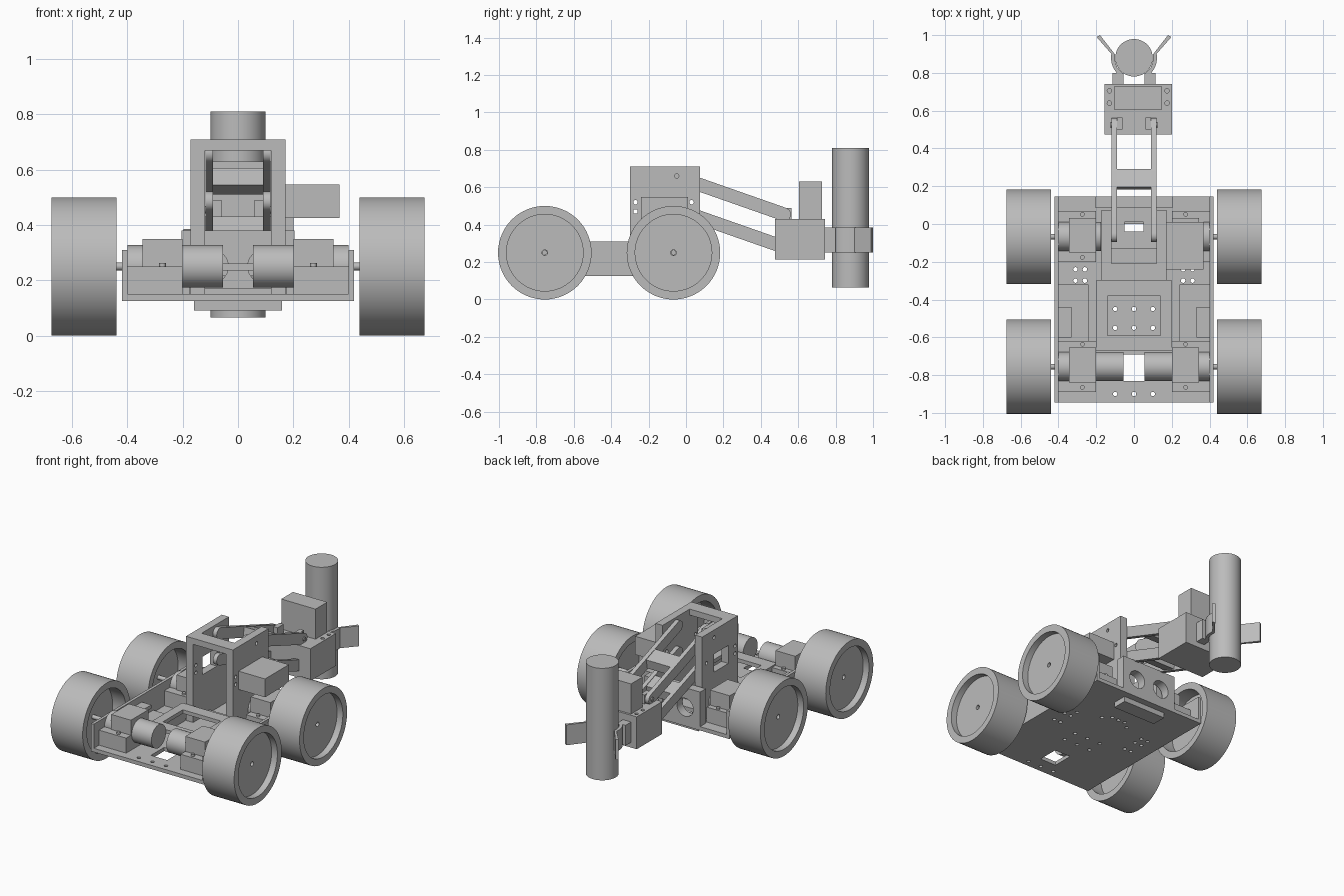
import bpy, bmesh, math
from mathutils import Vector

if "Cube" in bpy.data.objects:
    bpy.data.objects.remove(bpy.data.objects["Cube"])

grey = bpy.data.materials.new("plain_grey")
grey.use_nodes = True
grey.diffuse_color = (0.5, 0.5, 0.5, 1)
grey.node_tree.nodes["Principled BSDF"].inputs["Base Color"].default_value = (0.5, 0.5, 0.5, 1)


def make(name, bm, smooth=False):
    bmesh.ops.recalc_face_normals(bm, faces=bm.faces[:])
    mesh = bpy.data.meshes.new(name)
    bm.to_mesh(mesh)
    bm.free()
    ob = bpy.data.objects.new(name, mesh)
    bpy.context.collection.objects.link(ob)
    mesh.materials.append(grey)
    if smooth:
        select(ob)
        bpy.ops.object.shade_smooth_by_angle(angle=math.radians(35))
    return ob


def select(ob):
    bpy.ops.object.select_all(action="DESELECT")
    ob.select_set(True)
    bpy.context.view_layer.objects.active = ob


def box(name, xs, ys, zs):
    bm = bmesh.new()
    bmesh.ops.create_cube(bm, size=1)
    for v in bm.verts:
        v.co = [a + (c + 0.5) * (b - a) for c, (a, b) in zip(v.co, (xs, ys, zs))]
    return make(name, bm)


def lathe(name, profile, center, axis="X", seg=64):
    """Spin a closed (radius, offset) profile around an axis."""
    bm = bmesh.new()
    rings = []
    for i in range(seg):
        t = math.tau * i / seg
        ring = []
        for r, h in profile:
            c, s = r * math.cos(t), r * math.sin(t)
            p = {"X": (h, c, s), "Y": (c, h, s), "Z": (c, s, h)}[axis]
            ring.append(bm.verts.new(Vector(center) + Vector(p)))
        rings.append(ring)
    n = len(profile)
    for i in range(seg):
        a, b = rings[i], rings[(i + 1) % seg]
        for j in range(n):
            k = (j + 1) % n
            bm.faces.new((a[j], a[k], b[k], b[j]))
    bmesh.ops.remove_doubles(bm, verts=bm.verts[:], dist=1e-5)
    return make(name, bm, True)


def rod(name, center, radius, length, axis="X", seg=48):
    h = length / 2
    return lathe(name, [(0, -h), (radius, -h), (radius, h), (0, h)], center, axis, seg)


def prism(name, outline, axis, lo, hi):
    """Extrude an outline: (y, z) along X, or (x, y) along Z."""
    bm = bmesh.new()
    ends = [[bm.verts.new((d, a, b) if axis == "X" else (a, b, d)) for a, b in outline]
            for d in (lo, hi)]
    bm.faces.new(ends[0])
    bm.faces.new(ends[1][::-1])
    n = len(outline)
    for i in range(n):
        j = (i + 1) % n
        bm.faces.new((ends[0][i], ends[0][j], ends[1][j], ends[1][i]))
    return make(name, bm, True)


def cut(ob, cutters):
    for c in cutters:
        c.hide_render = True
        mod = ob.modifiers.new("cut", "BOOLEAN")
        mod.operation, mod.solver, mod.object = "DIFFERENCE", "EXACT", c
        select(ob)
        bpy.ops.object.modifier_apply(modifier=mod.name)
        bpy.data.objects.remove(c)


def span(s, a, b):
    return tuple(sorted((s * a, s * b)))


# Chassis plate with motor opening, cable slot and screw holes
base = box("base_plate", (-0.42, 0.42), (-0.945, 0.145), (0.125, 0.15))
holes = [(x, y) for y in (-0.9, -0.55, -0.45) for x in (-0.1, 0, 0.1)]
holes += [(x, -0.15) for x in (-0.05, 0, 0.05)] + [(s * 0.1, -0.19) for s in (-1, 1)]
holes += [(s * x, y) for s in (-1, 1) for x in (0.26, 0.31) for y in (-0.24, -0.3, -0.4)]
cut(base, [box("cutter", (-0.06, 0.06), (-0.83, -0.69), (0, 0.3)),
           box("cutter", (-0.05, 0.05), (-0.04, 0.01), (0, 0.3))]
    + [rod("cutter", (x, y, 0.14), 0.012, 0.2, "Z", 12) for x, y in holes])
box("under_block", (-0.16, 0.16), (0.0, 0.1), (0.09, 0.125))

# Raised centre deck with a rectangular window
deck = box("centre_deck", (-0.2, 0.2), (-0.67, -0.3), (0.235, 0.26))
cut(deck, [box("cutter", (-0.14, 0.14), (-0.59, -0.38), (0.2, 0.3))])

# Rear bracket with two round ports
rear = box("rear_bracket", (-0.205, 0.205), (0.085, 0.145), (0.15, 0.38))
cut(rear, [rod("cutter", (s * 0.095, 0.11, 0.25), 0.06, 0.2, "Y", 32) for s in (-1, 1)])

# Wheels, axles, motors and mounts
wheel_profile = [(0.015, -0.02), (0.205, -0.02), (0.205, -0.1175), (0.25, -0.1175),
                 (0.25, 0.1175), (0.205, 0.1175), (0.205, 0.075), (0.015, 0.075)]
for s, side in ((1, "left"), (-1, "right")):
    box(f"{side}_side_wall", span(s, 0.40, 0.42), (-0.945, 0.145), (0.15, 0.31))
    box(f"{side}_wall_tab", span(s, 0.33, 0.40), (-0.6, -0.44), (0.24, 0.265))
    box(f"{side}_wall_tab_foot", span(s, 0.24, 0.40), (-0.63, -0.32), (0.15, 0.165))
    box(f"{side}_deck_leg", span(s, 0.175, 0.2), (-0.67, -0.3), (0.15, 0.235))
    for end, y, inner in (("front", -0.755, 0.055), ("rear", -0.067, 0.175)):
        tag = f"{side}_{end}"
        lathe(f"{tag}_wheel", [(r, s * h) for r, h in wheel_profile], (s * 0.5575, y, 0.25))
        rod(f"{tag}_axle", (s * 0.47, y, 0.25), 0.014, 0.18, seg=16)
        rod(f"{tag}_motor", (s * (inner + 0.4) / 2, y, 0.25), 0.077, 0.4 - inner)
        box(f"{tag}_motor_base", span(s, 0.2, 0.4), (y - 0.135, y + 0.135), (0.15, 0.25))
        box(f"{tag}_motor_clamp", span(s, 0.2, 0.345), (y - 0.085, y + 0.1), (0.25, 0.35))
        for d in (-0.11, 0.118):
            rod(f"{tag}_screw", (s * 0.273, y + d, 0.252), 0.012, 0.02, "Z", 12)

    # Tower side walls
    wall = box(f"{side}_tower_wall", span(s, 0.12, 0.172), (-0.3, 0.075), (0.15, 0.71))
    spots = [(-0.05, 0.66), (-0.27, 0.47), (-0.27, 0.52), (0.03, 0.52)]
    cutters = [rod("cutter", (s * 0.15, y, z), 0.012, 0.2, "X", 12) for y, z in spots]
    if s < 0:
        cutters.append(box("cutter", (-0.3, -0.05), (-0.2, -0.05), (0.43, 0.55)))
    cut(wall, cutters)

    # Parallel lifting bars with rounded ends
    for level, z0, z1 in (("upper", 0.66, 0.455), ("lower", 0.485, 0.28)):
        a, b = Vector((-0.06, z0)), Vector((0.525, z1))
        tilt = math.atan2(b.y - a.y, b.x - a.x)
        outline = []
        for p, start in ((b, -0.5), (a, 0.5)):
            for i in range(9):
                t = tilt + math.pi * (start + i / 8)
                outline.append((p.x + 0.036 * math.cos(t), p.y + 0.036 * math.sin(t)))
        prism(f"{side}_{level}_bar", outline, "X", *span(s, 0.09, 0.118))
        rod(f"{side}_{level}_pivot", (s * 0.1, b.x, b.y), 0.013, 0.05, seg=16)
    box(f"{side}_gripper_ear", span(s, 0.06, 0.09), (0.5, 0.565), (0.42, 0.49))

    # Gripper jaw: an arc hugging the held tube, then a flared tip
    arc = [math.radians(d) for d in range(-55, 11, 13)]
    inner = [(s * 0.102 * math.cos(t), 0.88 + 0.102 * math.sin(t)) for t in arc]
    outer = [(s * 0.122 * math.cos(t), 0.88 + 0.122 * math.sin(t)) for t in arc]
    prism(f"{side}_jaw", inner + [(s * 0.18, 1.0), (s * 0.198, 0.99)] + outer[::-1],
          "Z", 0.25, 0.385)
    box(f"{side}_jaw_root", span(s, 0.055, 0.115), (0.73, 0.80), (0.25, 0.385))

# Tower top beam and lift servo
box("tower_top_beam", (-0.12, 0.12), (-0.3, -0.21), (0.67, 0.71))
box("tower_foot", (-0.12, 0.12), (-0.21, -0.13), (0.15, 0.17))
box("lift_servo", (0.13, 0.367), (-0.24, 0.01), (0.425, 0.547))

# Cross pieces lying in the plane of each bar pair
for level, z in (("upper", 0.558), ("lower", 0.383)):
    drop = 0.035
    prism(f"{level}_bar_bridge", [(0.195, z + 0.048), (0.29, z + 0.048 - drop),
                                  (0.278, z - 0.048), (0.183, z - 0.048 + drop)],
          "X", -0.09, 0.09)

# Gripper housing, servo and held tube
housing = box("gripper_housing", (-0.157, 0.2), (0.475, 0.742), (0.215, 0.43))
cut(housing, [rod("cutter", (x, y, 0.43), 0.012, 0.1, "Z", 12)
              for x in (-0.13, 0.175) for y in (0.64, 0.705)])
box("gripper_servo", (-0.105, 0.147), (0.605, 0.728), (0.43, 0.63))
rod("held_tube", (0, 0.88, 0.4375), 0.099, 0.745, "Z", 64)
